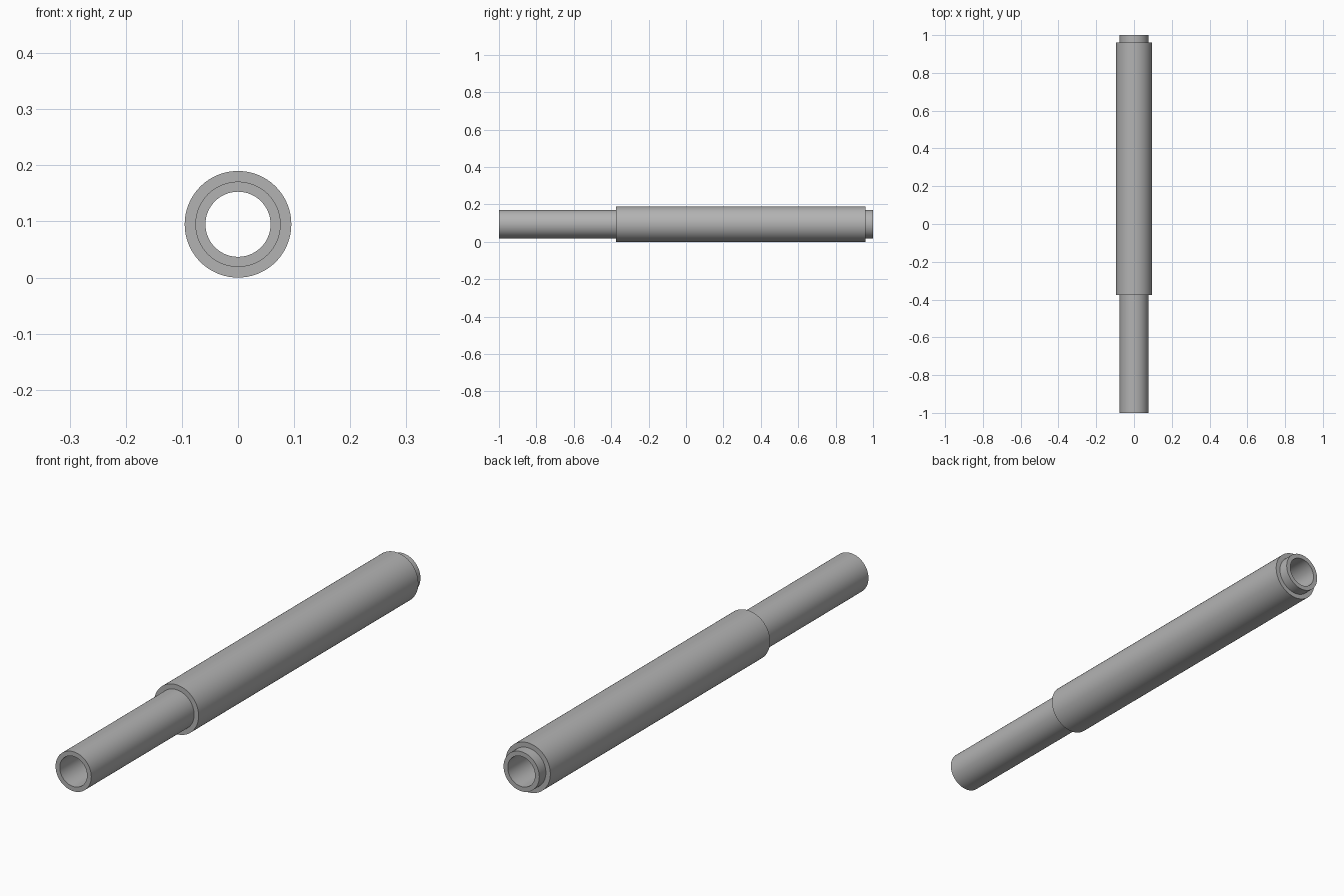
import bpy
import bmesh
import math
from mathutils import Matrix, Vector

cube = bpy.data.objects.get("Cube")
if cube:
    bpy.data.objects.remove(cube, do_unlink=True)

BORE, TUBE, SLEEVE = 0.058, 0.076, 0.095   # radii
SEGMENTS = 96

metal = bpy.data.materials.new("grey_metal")
metal.use_nodes = True
grey = (0.45, 0.45, 0.45, 1.0)
metal.diffuse_color = grey
metal.node_tree.nodes["Principled BSDF"].inputs["Base Color"].default_value = grey


def lathe(name, profile):
    """Spin a closed (radius, y) profile around the lengthwise axis."""
    bm = bmesh.new()
    verts = [bm.verts.new((r, y, 0)) for r, y in profile]
    edges = [bm.edges.new((v, verts[(i + 1) % len(verts)])) for i, v in enumerate(verts)]
    bmesh.ops.spin(bm, geom=verts + edges, cent=Vector(), axis=(0, 1, 0),
                   angle=math.tau, steps=SEGMENTS, use_merge=True)
    bmesh.ops.remove_doubles(bm, verts=bm.verts, dist=1e-5)
    bmesh.ops.recalc_face_normals(bm, faces=bm.faces)
    bmesh.ops.transform(bm, matrix=Matrix.Translation((0, 0, SLEEVE)), verts=bm.verts)
    mesh = bpy.data.meshes.new(name)
    bm.to_mesh(mesh)
    bm.free()
    mesh.materials.append(metal)
    obj = bpy.data.objects.new(name, mesh)
    bpy.context.collection.objects.link(obj)
    bpy.ops.object.select_all(action="DESELECT")
    obj.select_set(True)
    bpy.context.view_layer.objects.active = obj
    bpy.ops.object.shade_smooth_by_angle(angle=math.radians(30))
    return obj


# Hollow stepped tube: long front spigot, thick sleeve, short rear lip
lathe("stepped_tube", [
    (BORE, -1.0), (TUBE, -1.0), (TUBE, -0.375), (SLEEVE, -0.375),
    (SLEEVE, 0.96), (TUBE, 0.96), (TUBE, 1.0), (BORE, 1.0),
])
